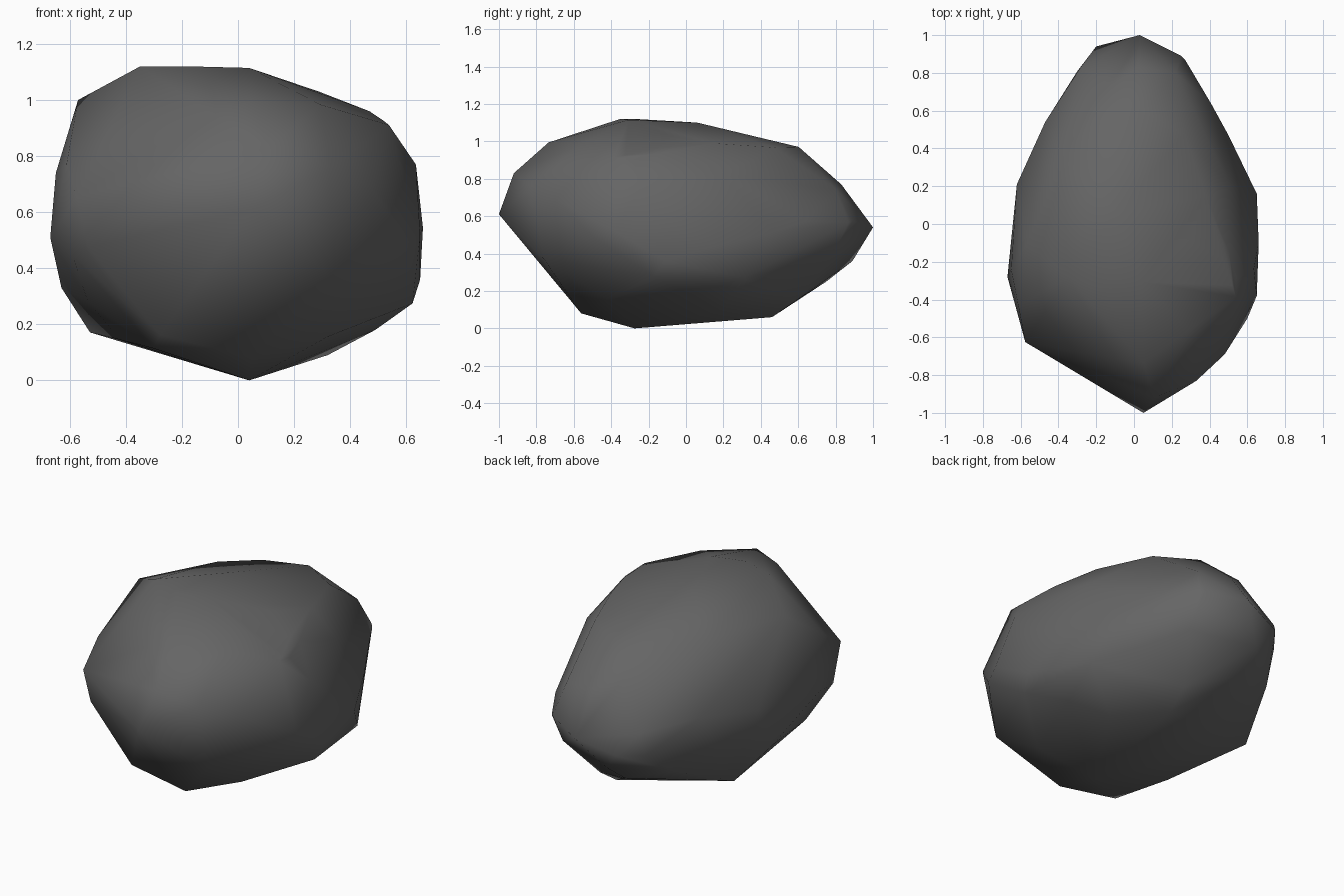
import bpy, bmesh
from math import sin, cos, radians
from mathutils import Matrix, Vector
from mathutils.geometry import convex_hull_2d

cube = bpy.data.objects.get("Cube")
if cube:
    bpy.data.objects.remove(cube)

# Raw block to be chipped into shape
bm = bmesh.new()
bmesh.ops.create_cube(bm, size=4, matrix=Matrix.Translation((0, 0, .56)))
ridges = []


def chip(azimuth, elevation, base, outline):
    """Cut the block down to an outline along one direction, noting each ridge left."""
    a, e = radians(azimuth), radians(elevation)
    right = Vector((cos(a), sin(a), 0))
    up = Vector((-sin(a) * sin(e), cos(a) * sin(e), cos(e)))
    points = [outline[i] for i in convex_hull_2d(outline)]
    for (x1, y1), (x2, y2) in zip(points, points[1:] + points[:1]):
        normal = right * (y2 - y1) - up * (x2 - x1)
        corner = Vector((0, 0, base)) + right * x1 + up * y1
        ridges.append((corner, right.cross(up)))
        bmesh.ops.bisect_plane(bm, geom=bm.verts[:] + bm.edges[:] + bm.faces[:], dist=1e-5,
                               plane_co=corner, plane_no=normal.normalized(), clear_outer=True)
        rim = [edge for edge in bm.edges if edge.is_boundary]
        bmesh.ops.holes_fill(bm, edges=rim, sides=0)


def ridge_middle(corner, direction):
    """Middle of the part of a ridge that survives all the cuts."""
    depths = []
    for vert in bm.verts:
        offset = vert.co - corner
        depth = offset.dot(direction)
        if (offset - direction * depth).length < .025:
            depths.append(depth)
    if depths:
        return corner + direction * (min(depths) + max(depths)) / 2


# Straight cuts: along the length, across the width, down the height
chip(0, 0, 0, [(.04, 0), (.32, .09), (.49, .18), (.61, .27), (.65, .36), (.665, .56), (.635, .77),
               (.54, .9), (.47, .96), (.29, 1.03), (.04, 1.115), (-.35, 1.12), (-.57, 1),
               (-.65, .74), (-.67, .51), (-.63, .33), (-.53, .17)])
chip(90, 0, 0, [(-1, .61), (-.56, .08), (-.27, 0), (.46, .06), (.75, .25), (.89, .36), (1, .54),
                (.83, .77), (.6, .96), (.06, 1.1), (-.35, 1.12), (-.74, 1), (-.92, .83)])
chip(0, 90, 0, [(.05, -1), (.33, -.83), (.48, -.69), (.6, -.5), (.65, -.38), (.66, -.1),
                (.65, .16), (.5, .47), (.25, .89), (.03, 1), (-.2, .94), (-.36, .75),
                (-.47, .54), (-.62, .21), (-.67, -.28), (-.57, -.63)])

# Slanted cuts that shape the shoulders and the underside
chip(35, 25, .56, [(-.83, .01), (-.75, .19), (-.53, .5), (-.11, .59), (.13, .6), (.38, .57),
                   (.64, .39), (.72, .26), (.64, -.29), (.41, -.47), (.02, -.59),
                   (-.28, -.64), (-.57, -.5), (-.79, -.16)])
chip(215, 25, .56, [(-.72, -.23), (-.7, -.11), (-.53, .29), (-.33, .51), (-.24, .57),
                    (.08, .65), (.38, .66), (.49, .58), (.83, .17), (.79, -.06),
                    (.64, -.26), (.26, -.59), (-.3, -.61), (-.46, -.54), (-.66, -.37)])
chip(140, -30, .56, [(-.82, .01), (-.66, .33), (-.42, .46), (-.2, .55), (.1, .62), (.36, .59),
                     (.56, .49), (.75, .25), (.75, .12), (.71, -.08), (.6, -.39),
                     (.18, -.58), (-.1, -.68), (-.39, -.62), (-.74, -.35)])

# Wear each ridge down to a single corner and span broad facets between them
corners = [point for point in (ridge_middle(*ridge) for ridge in ridges) if point]
bm.clear()
for corner in corners:
    bm.verts.new(corner)
bmesh.ops.remove_doubles(bm, verts=bm.verts[:], dist=.03)
bmesh.ops.convex_hull(bm, input=bm.verts[:])
bmesh.ops.delete(bm, geom=[v for v in bm.verts if not v.link_faces], context='VERTS')
bmesh.ops.recalc_face_normals(bm, faces=bm.faces[:])
for face in bm.faces:
    face.smooth = True

mesh = bpy.data.meshes.new("boulder")
bm.to_mesh(mesh)
bm.free()
boulder = bpy.data.objects.new("boulder", mesh)
bpy.context.collection.objects.link(boulder)

# Dark grey stone
stone = bpy.data.materials.new("dark grey stone")
stone.use_nodes = True
stone.diffuse_color = (.13, .13, .13, 1)
stone.node_tree.nodes["Principled BSDF"].inputs["Base Color"].default_value = (.13, .13, .13, 1)
mesh.materials.append(stone)
